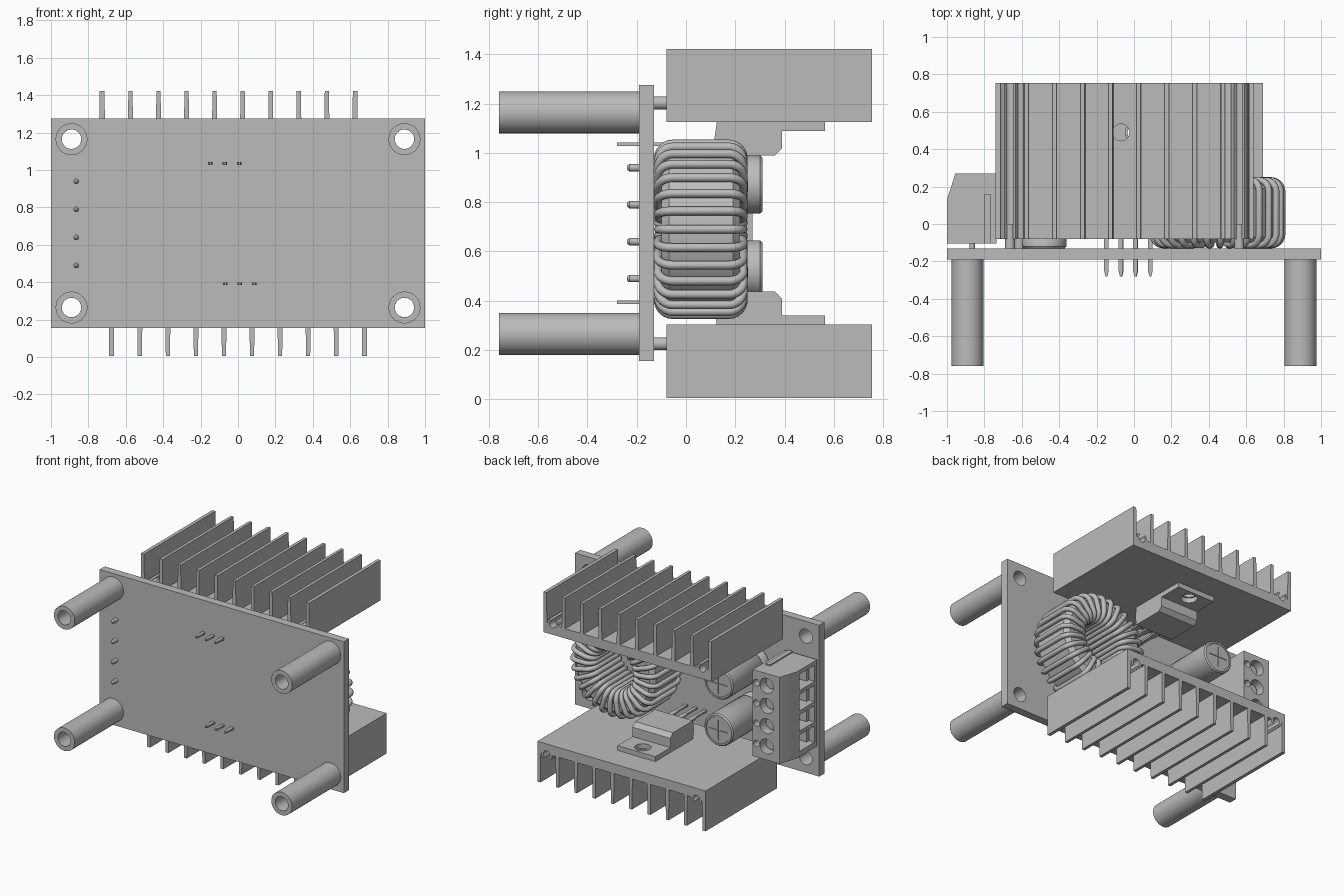
import bpy, bmesh, math
from mathutils import Matrix, Vector

if "Cube" in bpy.data.objects:
    bpy.data.objects.remove(bpy.data.objects["Cube"], do_unlink=True)

grey = bpy.data.materials.new("plain_grey")
grey.use_nodes = True
grey.diffuse_color = (0.5, 0.5, 0.5, 1)
grey.node_tree.nodes["Principled BSDF"].inputs["Base Color"].default_value = (0.5, 0.5, 0.5, 1)


def finish(name, bm, loc=(0, 0, 0), smooth=True):
    bmesh.ops.recalc_face_normals(bm, faces=bm.faces[:])
    mesh = bpy.data.meshes.new(name)
    bm.to_mesh(mesh)
    bm.free()
    ob = bpy.data.objects.new(name, mesh)
    ob.location = loc
    bpy.context.collection.objects.link(ob)
    mesh.materials.append(grey)
    if smooth:
        smooth_edges(ob)
    return ob


def smooth_edges(ob):
    bpy.ops.object.select_all(action='DESELECT')
    ob.select_set(True)
    bpy.context.view_layer.objects.active = ob
    bpy.ops.object.shade_smooth_by_angle(angle=math.radians(35))


def add_box(bm, lo, hi):
    lo, hi = Vector(lo), Vector(hi)
    m = Matrix.Translation((lo + hi) / 2) @ Matrix.Diagonal((*(hi - lo), 1))
    bmesh.ops.create_cube(bm, size=1, matrix=m)


def add_rod(bm, centre, r, length, axis, r2=None):
    turn = {'Y': Matrix.Rotation(-math.pi / 2, 4, 'X'), 'Z': Matrix()}[axis]
    bmesh.ops.create_cone(bm, cap_ends=True, segments=32, radius1=r, radius2=r if r2 is None else r2,
                          depth=length, matrix=Matrix.Translation(centre) @ turn)


def add_prism(bm, pts, direction):
    face = bm.faces.new([bm.verts.new(p) for p in pts])
    out = bmesh.ops.extrude_face_region(bm, geom=[face], use_keep_orig=True)
    bmesh.ops.translate(bm, vec=direction, verts=[v for v in out['geom'] if isinstance(v, bmesh.types.BMVert)])


def lathe(name, profile, loc, closed=False):
    """Turn a (radius, y) profile about the y axis."""
    bm = bmesh.new()
    vs = [bm.verts.new((r, y, 0)) for r, y in profile]
    pairs = list(zip(vs, vs[1:])) + ([(vs[-1], vs[0])] if closed else [])
    edges = [bm.edges.new(p) for p in pairs]
    bmesh.ops.spin(bm, geom=vs + edges, cent=(0, 0, 0), axis=(0, 1, 0), angle=math.tau, steps=48)
    bmesh.ops.remove_doubles(bm, verts=bm.verts[:], dist=1e-4)
    return finish(name, bm, loc)


def cut(ob, bm):
    """Subtract the shapes in bm, then drop the cutter."""
    tool = finish("cutter", bm, smooth=False)
    tool.hide_render = True
    mod = ob.modifiers.new("cut", 'BOOLEAN')
    mod.operation, mod.solver, mod.object = 'DIFFERENCE', 'EXACT', tool
    bpy.context.view_layer.objects.active = ob
    bpy.ops.object.modifier_apply(modifier=mod.name)
    bpy.data.objects.remove(tool, do_unlink=True)
    smooth_edges(ob)


# Circuit board with four corner holes, and tubular standoffs
corners = [(x, z) for x in (-0.89, 0.89) for z in (0.265, 1.165)]
bm = bmesh.new()
add_box(bm, (-1, -0.19, 0.155), (1, -0.13, 1.275))
board = finish("circuit_board", bm)
bm = bmesh.new()
for x, z in corners:
    add_rod(bm, (x, -0.16, z), 0.052, 0.2, 'Y')
cut(board, bm)
for x, z in corners:
    lathe("standoff", [(0.052, -0.76), (0.085, -0.76), (0.085, -0.19), (0.052, -0.19)], (x, 0, z), True)


# Finned heat sinks with open screw channels and mounting pins
def arc(cx, cy, r, a, b, n):
    return [(cx + r * math.cos(math.radians(a + (b - a) * i / n)),
             cy + r * math.sin(math.radians(a + (b - a) * i / n))) for i in range(n + 1)]


def heat_sink(side, cx, z0, s, hole_x):
    floor, tall, half, tip = 0.072, 0.298, 0.0145, 0.011
    pts = [(cx - 0.675 - half, 0)]
    for i in range(10):
        fx = cx - 0.675 + 0.15 * i
        left = fx - (half if i == 0 else tip)
        if i:
            pts.append((fx - half, floor))
        pts += [(left, tall), (fx + (half if i == 9 else tip), tall)]
        if i < 9:
            pts.append((fx + half, floor))
        if i in (0, 8):
            bx = fx + (0.062 if i == 0 else 0.088)
            pts += arc(bx, 0.078, 0.044, 180, 130, 5) + arc(bx, 0.078, 0.027, 125, 415, 18) + arc(bx, 0.078, 0.044, 50, 0, 5)
    pts.append((cx + 0.675 + half, 0))
    bm = bmesh.new()
    add_prism(bm, [(x, -0.08, z0 + s * h) for x, h in pts], (0, 0.835, 0))
    sink = finish(side + "_heat_sink", bm)
    bm = bmesh.new()
    add_rod(bm, (hole_x, 0.49, z0 + s * 0.03), 0.045, 0.14, 'Z')
    cut(sink, bm)
    bm = bmesh.new()
    for x in (cx - 0.613, cx + 0.613):
        add_rod(bm, (x, -0.065, z0 + s * 0.078), 0.026, 0.13, 'Y')
    finish(side + "_sink_pins", bm)


# Three-legged power devices clamped to each sink
def power_device(side, cx, z0, s):
    prof = [(0.125, 0.0), (0.115, 0.07), (0.125, 0.135), (0.36, 0.135), (0.39, 0.105), (0.39, 0.036), (0.565, 0.036), (0.565, 0.0)]
    bm = bmesh.new()
    add_prism(bm, [(cx - 0.155, y, z0 - s * h) for y, h in prof], (0.31, 0, 0))
    body = finish(side + "_power_device", bm)
    bm = bmesh.new()
    add_rod(bm, (cx, 0.49, z0 - s * 0.02), 0.056, 0.12, 'Z')
    cut(body, bm)
    bm = bmesh.new()
    for i in (-1, 0, 1):
        x = cx + 0.0775 * i
        shape = [(-0.02, 0.12), (-0.02, 0.02), (-0.012, -0.01), (-0.012, -0.25), (-0.005, -0.28)]
        outline = shape + [(-a, b) for a, b in reversed(shape)]
        add_prism(bm, [(x + a, b, z0 - s * 0.097) for a, b in outline], (0, 0, s * 0.014))
    finish(side + "_device_legs", bm)


for side, sink_x, z0, s, dev_x in (("upper", -0.05, 1.125, 1, -0.07), ("lower", 0.0, 0.303, -1, 0.01)):
    heat_sink(side, sink_x, z0, s, dev_x)
    power_device(side, dev_x, z0, s)

# Toroidal coil: chamfered core wrapped in round wire
coil = (0.445, 0, 0.69)
core = [(0.21, -0.1), (0.3, -0.1), (0.332, -0.07), (0.332, 0.19), (0.3, 0.22), (0.21, 0.22), (0.182, 0.19), (0.182, -0.07)]
lathe("coil_core", core, coil, True)
curve = bpy.data.curves.new("coil_winding", 'CURVE')
curve.dimensions = '3D'
curve.bevel_depth = 0.0178
curve.bevel_resolution = 2
loop = []
for cx, cy, a in ((0.287, 0.173, 0), (0.225, 0.173, 90), (0.225, -0.053, 180), (0.287, -0.053, 270)):
    loop += arc(cx, cy, 0.06, a, a + 90, 6)
turns = 29
for k in range(turns):
    t = math.tau * k / turns
    sp = curve.splines.new('POLY')
    sp.points.add(len(loop) - 1)
    for p, (r, y) in zip(sp.points, loop):
        p.co = (r * math.cos(t), y, r * math.sin(t), 1)
    sp.use_cyclic_u = True
    sp.use_smooth = True
winding = bpy.data.objects.new("coil_winding", curve)
winding.location = coil
curve.materials.append(grey)
bpy.context.collection.objects.link(winding)

# Can capacitors with a crimp groove and a scored cross on the lid
can = [(0, -0.13), (0.11, -0.13), (0.118, -0.12), (0.118, -0.075), (0.108, -0.06), (0.118, -0.045),
       (0.118, 0.3), (0.11, 0.31), (0.098, 0.31), (0.096, 0.306), (0, 0.306)]
for z in (0.872, 0.527):
    cap = lathe("capacitor", can, (-0.48, 0, z))
    bm = bmesh.new()
    add_box(bm, (-0.555, 0.3, z - 0.003), (-0.405, 0.32, z + 0.003))
    cut(cap, bm)
    bm = bmesh.new()
    add_box(bm, (-0.483, 0.3, z - 0.075), (-0.477, 0.32, z + 0.075))
    cut(cap, bm)

# Terminal block: sloped body, wire windows, screw wells and pins
ways = [0.49 + 0.15 * i for i in range(4)]
bm = bmesh.new()
outline = [(-1, -0.105), (-1, 0.13), (-0.955, 0.27), (-0.735, 0.27), (-0.735, -0.105)]
add_prism(bm, [(x, y, 0.39) for x, y in outline], (0, 0, 0.64))
block = finish("terminal_block", bm)
bm = bmesh.new()
for z in ways:
    add_box(bm, (-1.05, -0.075, z - 0.06), (-0.9, 0.1, z + 0.06))
    add_rod(bm, (-0.85, 0.25, z), 0.055, 0.16, 'Y')
    add_rod(bm, (-0.766, 0.25, z), 0.024, 0.16, 'Y')
cut(block, bm)
bm = bmesh.new()
for z in ways:
    add_rod(bm, (-0.85, 0.2, z), 0.042, 0.04, 'Y')
    add_box(bm, (-0.96, -0.07, z - 0.055), (-0.89, -0.04, z + 0.055))
finish("terminal_screws", bm)
bm = bmesh.new()
add_box(bm, (-0.8, -0.105, 0.38), (-0.765, 0.16, 1.04))
finish("terminal_side_ribs", bm)
bm = bmesh.new()
for z in ways:
    add_rod(bm, (-0.865, -0.16, z), 0.015, 0.14, 'Y')
    add_rod(bm, (-0.865, -0.235, z), 0.007, 0.01, 'Y', 0.015)
finish("terminal_pins", bm)
